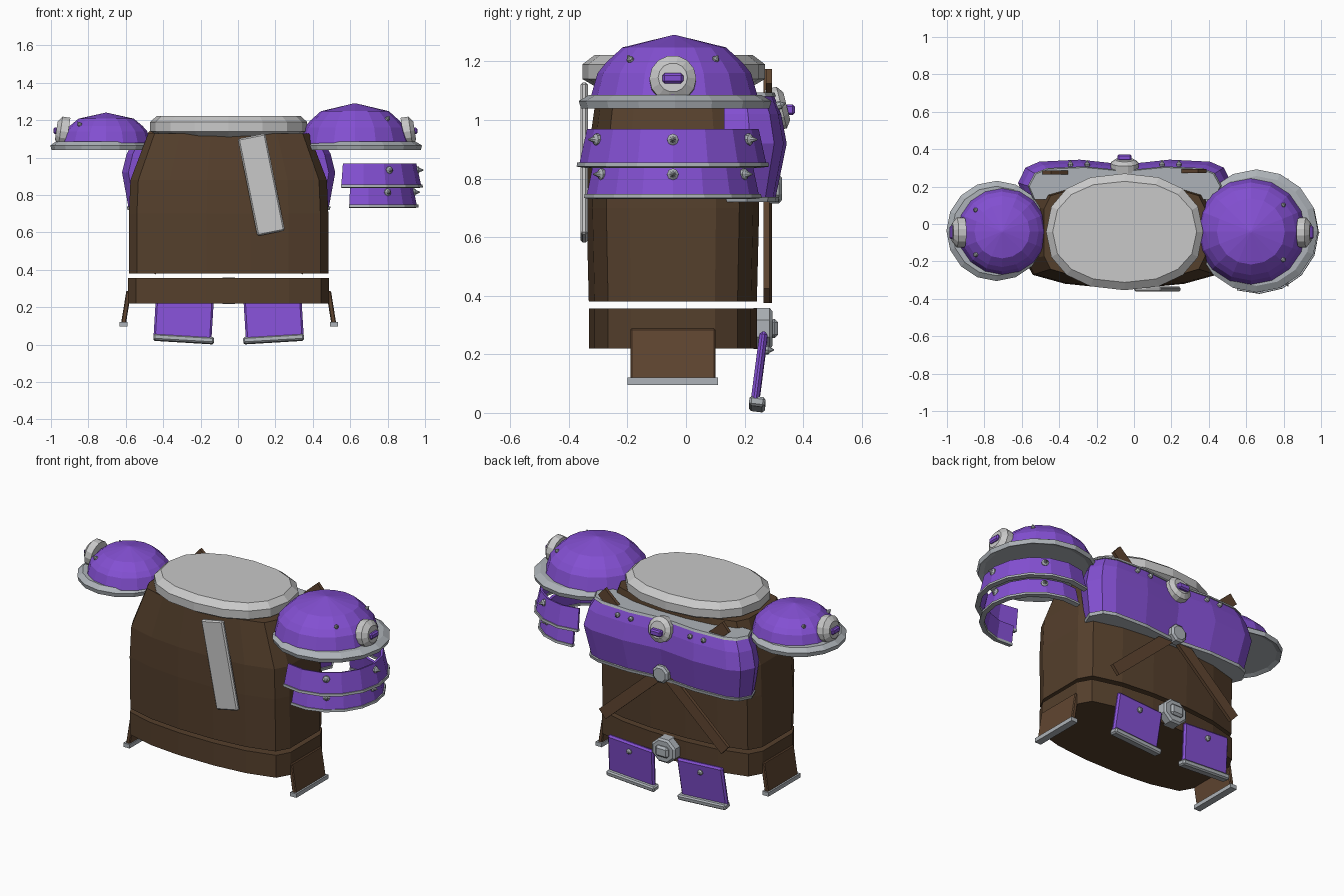
import bpy, bmesh
from math import cos, sin, pi, radians
from mathutils import Vector, Matrix, Euler

cube = bpy.data.objects.get("Cube")
if cube:
    bpy.data.objects.remove(cube)


def material(name, rgb):
    m = bpy.data.materials.new(name)
    m.use_nodes = True
    m.diffuse_color = (*rgb, 1)
    m.node_tree.nodes["Principled BSDF"].inputs["Base Color"].default_value = (*rgb, 1)
    return m


PURPLE = material("purple", (0.23, 0.08, 0.65))
BROWN = material("dark brown", (0.09, 0.05, 0.025))
LEATHER = material("leather brown", (0.115, 0.06, 0.03))
PALE = material("pale grey", (0.58, 0.58, 0.58))
STEEL = material("steel grey", (0.42, 0.45, 0.48))
CX, CY = -0.05, -0.045


def finish(name, bm, mat, matrix=None):
    bmesh.ops.recalc_face_normals(bm, faces=bm.faces)
    me = bpy.data.meshes.new(name)
    bm.to_mesh(me)
    bm.free()
    me.materials.append(mat)
    ob = bpy.data.objects.new(name, me)
    if matrix:
        ob.matrix_world = matrix
    bpy.context.collection.objects.link(ob)
    return ob


def loft(name, rings, mat, matrix=None):
    """Skin closed rings in order; cap both ends."""
    bm = bmesh.new()
    rows = [[bm.verts.new(p) for p in r] for r in rings]
    n = len(rows[0])
    for a, b in zip(rows, rows[1:]):
        for i in range(n):
            j = (i + 1) % n
            bm.faces.new((a[i], a[j], b[j], b[i]))
    bm.faces.new(rows[0])
    bm.faces.new(rows[-1])
    return finish(name, bm, mat, matrix)


def ring(rx, ry, z, cx=0, cy=0, n=16, power=1.0, turn=0):
    def f(v):
        return abs(v) ** power * (1 if v > 0 else -1)
    angles = [turn + 2 * pi * i / n for i in range(n)]
    return [(cx + rx * f(cos(a)), cy + ry * f(sin(a)), z) for a in angles]


def box(name, mat, loc, size, rot=(0, 0, 0), bevel=0):
    bm = bmesh.new()
    bmesh.ops.create_cube(bm, size=1)
    bmesh.ops.scale(bm, vec=size, verts=bm.verts)
    ob = finish(name, bm, mat, Matrix.Translation(loc) @ Euler(rot).to_matrix().to_4x4())
    if bevel:
        m = ob.modifiers.new("bevel", "BEVEL")
        m.width, m.segments = bevel, 1
    return ob


def facing(loc, direction):
    q = Vector(direction).to_track_quat('Z', 'Y')
    return Matrix.Translation(loc) @ q.to_matrix().to_4x4()


def disc(name, mat, loc, direction, profile, n=12, turn=0, squash=1):
    """Turned shape along a direction; profile holds (radius, height)."""
    rings = [ring(r, r * squash, h, n=n, turn=turn) for r, h in profile]
    return loft(name, rings, mat, facing(loc, direction))


def stud(name, loc, direction, size=0.02):
    disc(name, STEEL, loc, direction,
         [(size, -0.01), (size, 0.006), (size * 0.6, 0.012), (0.002, size * 1.7)], n=8)


# Torso and belt share one boxy oval section
QUARTER = [(1, 0.5), (0.92, 0.77), (0.6, 0.93), (0.22, 1)]


def section(rx, ry, z):
    q = QUARTER
    pts = q + [(-x, y) for x, y in q[::-1]]
    pts += [(-x, -y) for x, y in pts]
    return [(CX + rx * x, CY + ry * y, z) for x, y in pts]


loft("torso", [section(0.533, 0.287, 0.38), section(0.533, 0.295, 0.7),
               section(0.525, 0.29, 0.88), section(0.43, 0.255, 1.13)], BROWN)
loft("belt", [section(0.537, 0.287, 0.22), section(0.537, 0.287, 0.357)], BROWN)

# Collar slab
loft("collar", [ring(rx, ry, z, CX, -0.042, power=0.87) for rx, ry, z in
                [(0.36, 0.26, 1.11), (0.42, 0.312, 1.14), (0.42, 0.312, 1.19),
                 (0.385, 0.27, 1.222)]], PALE)

# Hanging cloth strip on the front
box("front_strip", PALE, (0.125, -0.348, 0.855), (0.15, 0.026, 0.53),
    (0, radians(168.6), 0), 0.008)


# Shoulder pads: domes, rims, medallions, studs
def shoulder(side, x, r, top, s):
    base = 1.08
    h = top - base
    dome = [(1, -0.02, 0), (1, 0, 0), (0.92, 0.38, 0), (0.82, 0.55, 0), (0.62, 0.8, 0), (0.02, 1, 0)]
    loft(side + "_shoulder_dome",
         [ring(r * k * 1.03, r * k, base + h * t, x, CY + 0.005) for k, t, _ in dome], PURPLE)
    rx = x + 0.03 * s
    loft(side + "_shoulder_rim",
         [ring(r * k, r * k, z, rx, -0.037) for k, z in
          [(1.02, 1.05), (1.13, 1.04), (1.155, 1.065), (1.03, 1.086)]], STEEL)
    mx = x + s * r * 1.0
    disc(side + "_medallion", PALE, (mx, CY, 1.14), (s, 0, 0.15),
         [(0.08, -0.03), (0.08, 0.012), (0.05, 0.035)], n=14)
    box(side + "_medallion_gem", PURPLE, (mx + s * 0.035, CY, 1.143), (0.03, 0.072, 0.035), bevel=0.008)
    box(side + "_medallion_stem", PURPLE, (mx + s * 0.026, CY, 1.1), (0.02, 0.012, 0.05))
    for i, a in enumerate((-0.7, 0.7)):
        d = Vector((s * cos(a), sin(a), 0))
        p = Vector((x, CY, base + h * 0.6)) + d * r * 0.79
        stud(f"{side}_dome_stud_{i}", p, d + Vector((0, 0, 1)), 0.012)


shoulder("left", 0.625, 0.285, 1.29, 1)
shoulder("right", -0.705, 0.232, 1.24, -1)


# Curved arm bands below the left shoulder
def arc_strip(name, mat, rows, half, thick):
    bm = bmesh.new()
    grid = []
    for k in range(11):
        a = radians(-half + 2 * half * k / 10)
        grid.append([bm.verts.new((0.66 + r * cos(a), CY + r * sin(a), z)) for r, z in rows])
    for p, q in zip(grid, grid[1:]):
        for i in range(len(rows) - 1):
            bm.faces.new((p[i], q[i], q[i + 1], p[i + 1]))
    ob = finish(name, bm, mat)
    m = ob.modifiers.new("thickness", "SOLIDIFY")
    m.thickness, m.offset = thick, 0


for name, r0, r1, z0, z1, half in [("upper", 0.313, 0.286, 0.845, 0.968, 110),
                                   ("lower", 0.29, 0.268, 0.738, 0.845, 103)]:
    arc_strip(name + "_arm_band", PURPLE, [(r0, z0), (r1, z1)], half, 0.015)
    arc_strip(name + "_arm_band_rim", STEEL, [(r0 + 0.002, z0 - 0.006), (r0, z0 + 0.008)], half, 0.028)
    for i, a in enumerate((-1.05, 0, 1.05)):
        d = Vector((cos(a), sin(a), 0))
        zs = z0 + (z1 - z0) * 0.72
        rs = r1 + (r0 - r1) * 0.28 + 0.005
        stud(f"{name}_band_stud_{i}", Vector((0.66, CY, zs)) + d * rs, d)

# Breastplate: half shell, creased at the middle
HALF = [(0.94, 0), (1, 0.42), (0.93, 0.8), (0.8, 0.95), (0.42, 1), (0, 0.88)]


def shell(rx, y, z):
    pts = HALF + [(-a, b) for a, b in HALF[-2::-1]]
    return [(CX + rx * a, 0.13 + (y - 0.13) * b, z) for a, b in pts]


loft("breastplate", [shell(0.535, 0.305, 0.73), shell(0.57, 0.344, 0.92),
                     shell(0.545, 0.325, 1.02), shell(0.51, 0.3, 1.085)], PURPLE)
loft("breastplate_lower_rim", [shell(0.54, 0.315, 0.72), shell(0.545, 0.318, 0.738)], STEEL)
loft("breastplate_upper_rim", [shell(0.518, 0.308, 1.08), shell(0.51, 0.302, 1.094)], STEEL)
disc("breast_medallion", PALE, (CX, 0.315, 1.04), (0, 1, 0.25),
     [(0.075, -0.03), (0.075, 0.012), (0.05, 0.03)], n=14)
box("breast_gem", PURPLE, (CX, 0.355, 1.035), (0.075, 0.035, 0.037), bevel=0.008)
disc("breast_clasp", STEEL, (CX, 0.295, 0.765), (0, 1, 0),
     [(0.055, -0.02), (0.055, 0.022), (0.042, 0.032)], n=8, turn=pi / 8)
for i, dx in enumerate((-0.29, -0.2, 0.2, 0.29)):
    stud(f"breast_stud_{i}", (CX + dx, 0.318, 1.05), (0, 1, 0.3), 0.014)

# Crossed straps, belt buckle, hip plates
for side, s in (("left", 1), ("right", -1)):
    box(side + "_cross_strap", LEATHER, (CX, 0.279 + 0.004 * s, 0.775),
        (0.068, 0.02, 1.12), (0, s * radians(48), 0))
    # Rear purple plates
    x = CX + s * 0.24
    rot = (-0.13, -s * 0.06, 0)
    box(side + "_rear_plate", PURPLE, (x, 0.25, 0.148), (0.31, 0.028, 0.245), rot, 0.01)
    box(side + "_rear_plate_rim", STEEL, (x, 0.243, 0.03), (0.325, 0.055, 0.034), rot, 0.008)
    stud(side + "_rear_plate_stud", (x, 0.274, 0.215), (0, 1, 0), 0.016)
    # Side leather plates
    x = CX + s * 0.548
    box(side + "_hip_plate", LEATHER, (x, -0.045, 0.2), (0.026, 0.29, 0.175), (0, -s * 0.16, 0), 0.005)
    box(side + "_hip_plate_rim", STEEL, (x + s * 0.015, -0.045, 0.108), (0.042, 0.31, 0.024))

disc("belt_buckle", STEEL, (CX, 0.26, 0.288), (0, 1, 0),
     [(0.085, -0.03), (0.085, 0.025), (0.072, 0.035)], n=8, turn=pi / 8, squash=0.9)
box("belt_buckle_boss", STEEL, (CX, 0.3, 0.288), (0.085, 0.03, 0.065), bevel=0.012)
